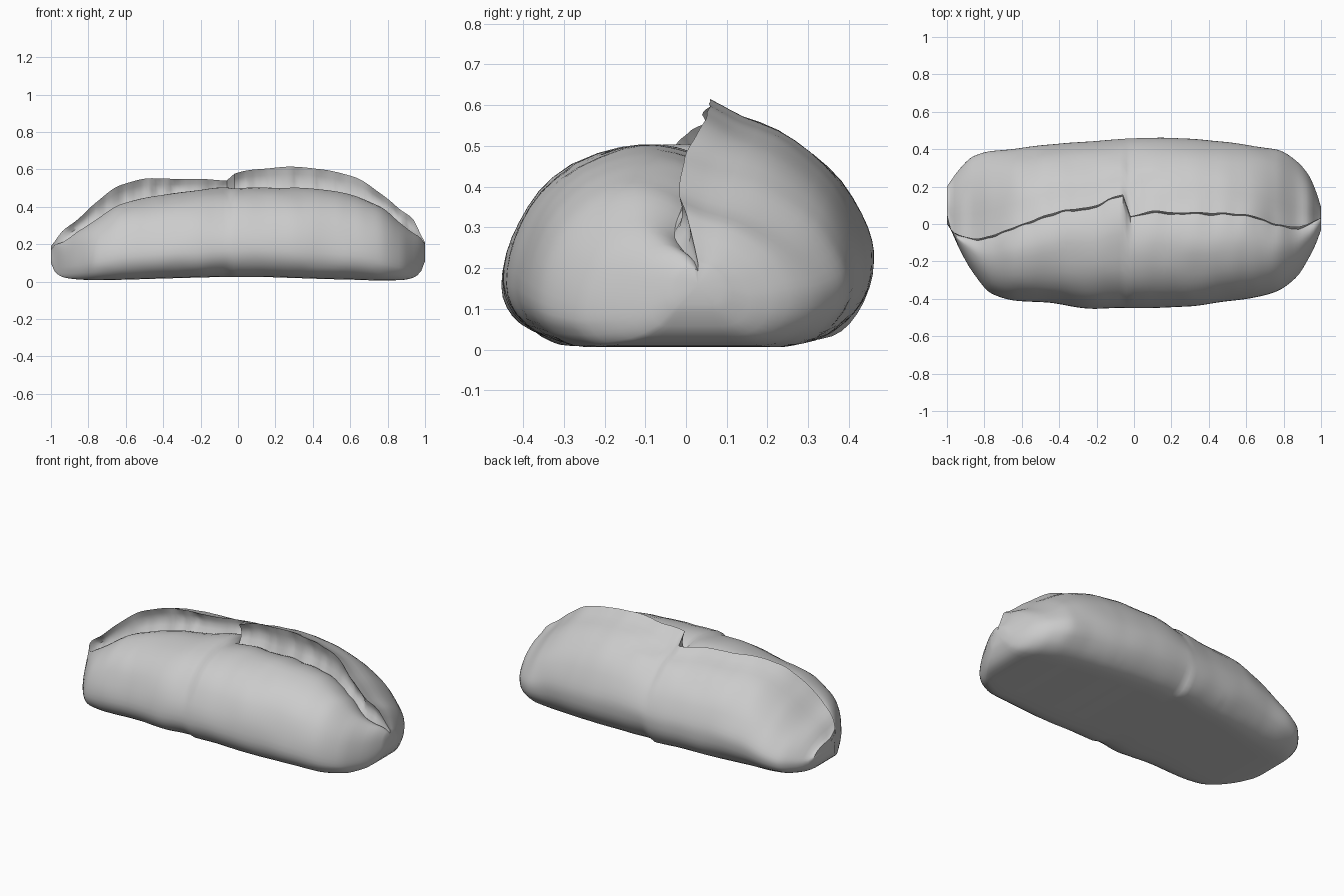
import bpy, bmesh, math
from mathutils import Vector, noise

if "Cube" in bpy.data.objects:
    bpy.data.objects.remove(bpy.data.objects["Cube"])

# Loaf stations: x, front y, back y, bottom z, front-lobe top z, lip z, split y
STATIONS = [
    (-1.0, 0.00, 0.20, .10, .17, .19, .05), (-.98, -.03, .23, .055, .195, .215, -.03),
    (-.94, -.12, .285, .025, .21, .27, -.06), (-.86, -.26, .36, .012, .265, .33, -.08),
    (-.76, -.37, .39, .008, .33, .42, -.065), (-.62, -.41, .405, .01, .415, .52, -.01),
    (-.45, -.42, .425, .015, .455, .555, .055), (-.2, -.455, .445, .022, .49, .55, .10),
    (-.06, -.45, .455, .025, .505, .545, .155), (-.02, -.45, .458, .025, .50, .575, .035),
    (.1, -.447, .46, .025, .502, .60, .07), (.28, -.443, .456, .02, .502, .613, .06),
    (.46, -.42, .44, .014, .49, .60, .06), (.62, -.395, .42, .01, .46, .56, .045),
    (.76, -.36, .40, .006, .40, .475, .00), (.87, -.28, .335, .008, .31, .38, -.012),
    (.935, -.18, .26, .02, .26, .335, .0), (.975, -.10, .17, .05, .235, .255, .02),
    (1.0, -.03, .09, .11, .20, .21, .03)]

# Normalised half profiles, from the split over the side and under the base
FRONT = [(0, .91), (.09, .96), (.25, 1), (.43, .985), (.65, .90), (.82, .76), (.92, .60),
         (.98, .44), (1, .29), (.975, .18), (.91, .09), (.8, .025), (.67, 0), (.3, 0), (0, 0)]
BACK = [(0, 1), (.07, .975), (.2, .93), (.42, .875), (.62, .785), (.8, .665), (.92, .53),
        (.985, .42), (1, .33), (.975, .22), (.89, .12), (.76, .04), (.58, 0), (.25, 0), (0, 0)]


def hermite_table(rows, x):
    """Monotone cubic interpolation of every column."""
    i = 0
    while i < len(rows) - 2 and x > rows[i + 1][0]:
        i += 1
    h = rows[i + 1][0] - rows[i][0]
    t = (x - rows[i][0]) / h

    def slope(k, c):
        if k == 0 or k == len(rows) - 1:
            j = min(k, len(rows) - 2)
            return (rows[j + 1][c] - rows[j][c]) / (rows[j + 1][0] - rows[j][0])
        a = (rows[k][c] - rows[k - 1][c]) / (rows[k][0] - rows[k - 1][0])
        b = (rows[k + 1][c] - rows[k][c]) / (rows[k + 1][0] - rows[k][0])
        return 2 * a * b / (a + b) if a * b > 0 else 0
    out = []
    for c in range(1, 7):
        a, b = rows[i][c], rows[i + 1][c]
        out.append(a * (1 + 2 * t) * (1 - t) ** 2 + b * t * t * (3 - 2 * t)
                   + slope(i, c) * h * t * (1 - t) ** 2 - slope(i + 1, c) * h * t * t * (1 - t))
    return out


def smooth_curve(pts, n=2):
    """Catmull-Rom refinement of an open polyline."""
    p = [Vector(q) for q in pts]
    out = []
    for i in range(len(p) - 1):
        a, b, c, d = p[max(i - 1, 0)], p[i], p[i + 1], p[min(i + 2, len(p) - 1)]
        for k in range(n):
            t = k / n
            out.append(.5 * (2 * b + (c - a) * t + (2 * a - 5 * b + 4 * c - d) * t * t
                             + (3 * b - a - 3 * c + d) * t ** 3))
    return out + [p[-1]]


FRONT_S, BACK_S = smooth_curve(FRONT), smooth_curve(BACK)


def section(x):
    yf, yb, zb, zf, zl, yc = hermite_table(STATIONS, x)
    fade = min(1, max(0, (1 - abs(x)) / .12))
    wob = noise.noise(Vector((x * 13, 1.7, 0))) * .016 * fade
    fold = noise.noise(Vector((x * 22, 5.3, 0))) * .022 * fade
    gap = .022 * fade
    pts = []
    # front lobe
    for u, v in FRONT_S:
        y0 = yc - gap * .3 + wob
        pts.append(Vector((x, y0 + (yf - y0) * u, zb + (zf - zb) * max(v, 0))))
    # back lobe, from base up to the lip
    for u, v in reversed(BACK_S[:-1]):
        y0 = yc + wob * .5
        z = zb + (zl - zb) * max(v, 0)
        y = y0 + (yb - y0) * u
        # end of the left slash running behind the right flap
        if v > .6 and 0 < x < .3:
            d = y - (.2 + .3 * x)
            z -= .022 * math.exp(-(d / .03) ** 2) * (1 - x / .3)
        pts.append(Vector((x, y, z)))
    # torn wall below the lip
    valley = pts[0].copy()
    lip = pts[-1].copy()
    for t in (.25, .5, .75):
        q = lip.lerp(valley, t)
        q.y += (gap + fold) * math.sin(math.pi * t)
        pts.append(q)
    # slight crust unevenness
    for q in pts:
        if q.z > .06:
            q.z += noise.noise(q * 6) * .006 * fade
            q.y += noise.noise(q * 5 + Vector((9, 0, 0))) * .005 * fade
    return pts


xs = [-1, -.993] + [-.98 + 1.96 * i / 98 for i in range(99)] + [.993, 1]
bm = bmesh.new()
rings = [[bm.verts.new(p) for p in section(x)] for x in xs]
n = len(rings[0])
for a, b in zip(rings, rings[1:]):
    for j in range(n):
        k = (j + 1) % n
        bm.faces.new((a[j], a[k], b[k], b[j]))
# blunt loaf ends
for r in (rings[0], rings[-1]):
    c = bm.verts.new(sum((v.co for v in r), Vector()) / n)
    for j in range(n):
        bm.faces.new((r[j], r[(j + 1) % n], c))
bmesh.ops.recalc_face_normals(bm, faces=bm.faces)
mesh = bpy.data.meshes.new("bread_loaf")
bm.to_mesh(mesh)
bm.free()
loaf = bpy.data.objects.new("bread_loaf", mesh)
bpy.context.collection.objects.link(loaf)
bpy.context.view_layer.objects.active = loaf
loaf.select_set(True)
bpy.ops.object.shade_smooth_by_angle(angle=math.radians(45))
